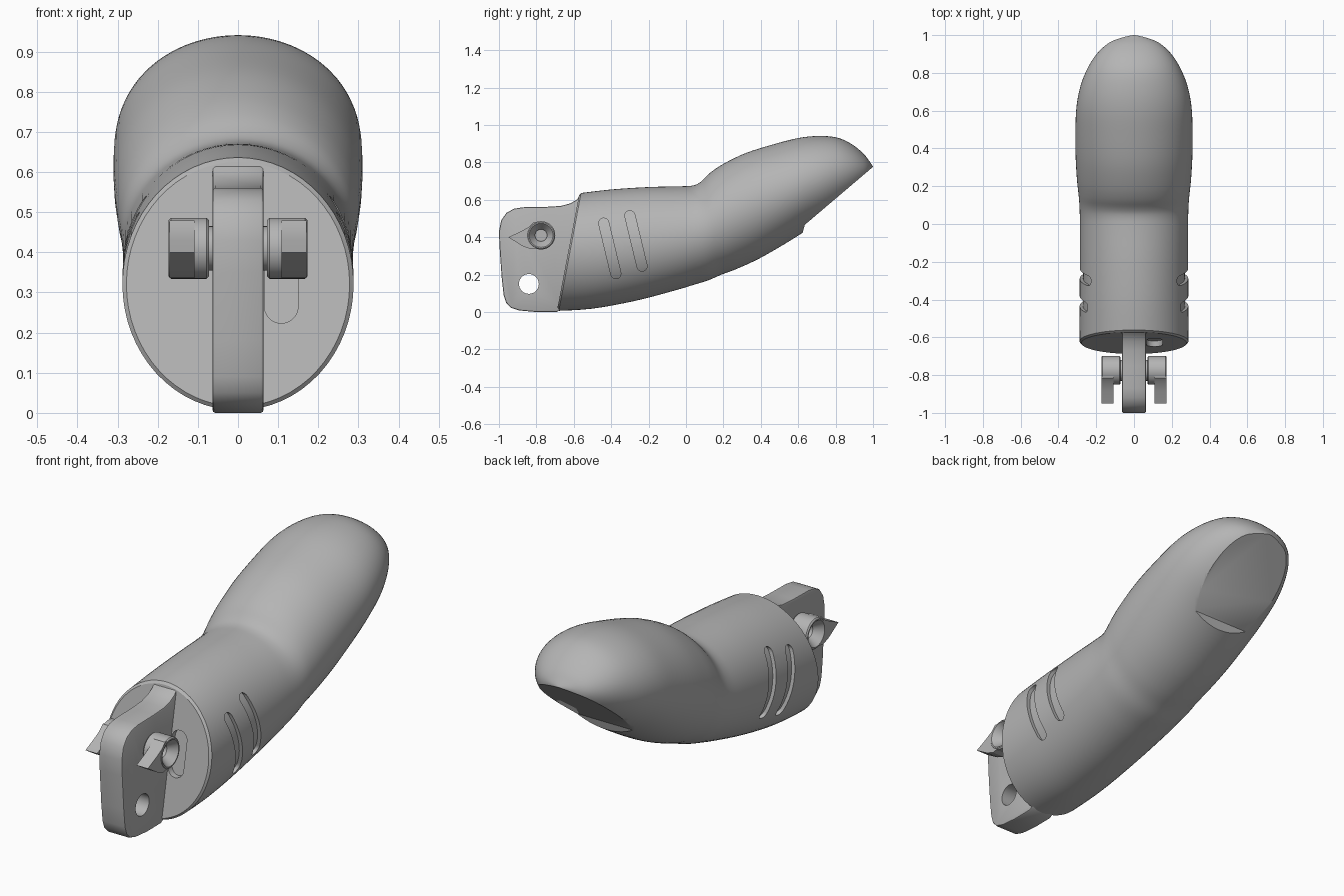
import bpy, bmesh
from math import sin, cos, pi, radians
from mathutils import Vector

if "Cube" in bpy.data.objects:
    bpy.data.objects.remove(bpy.data.objects["Cube"])

grey = bpy.data.materials.new("plain grey")
grey.use_nodes = True
COLOUR = (0.46, 0.46, 0.46, 1)
grey.diffuse_color = COLOUR
grey.node_tree.nodes["Principled BSDF"].inputs["Base Color"].default_value = COLOUR


def make(name, rings, closed=False):
    """Bridge rings of equal length; cap the ends unless the loop is closed."""
    bm = bmesh.new()
    loops = [[bm.verts.new(p) for p in ring] for ring in rings]
    n = len(loops[0])
    for a, b in zip(loops, loops[1:]):
        for i in range(n):
            j = (i + 1) % n
            bm.faces.new((a[i], a[j], b[j], b[i]))
    bm.faces.new(loops[0])
    bm.faces.new(loops[-1])
    bmesh.ops.recalc_face_normals(bm, faces=bm.faces)
    mesh = bpy.data.meshes.new(name)
    bm.to_mesh(mesh)
    bm.free()
    mesh.materials.append(grey)
    obj = bpy.data.objects.new(name, mesh)
    bpy.context.collection.objects.link(obj)
    return obj


def prism(name, pts, x0, x1):
    """Extrude a (y, z) outline along x."""
    return make(name, [[(x, y, z) for y, z in pts] for x in (x0, x1)])


def capsule(a, b, r, n=10):
    """Rounded slot outline between two 2D points."""
    a, b = Vector(a), Vector(b)
    d = (b - a).normalized()
    s = Vector((-d.y, d.x))
    arc = [pi * i / n for i in range(n + 1)]
    return ([a + r * (s * cos(t) - d * sin(t)) for t in arc] +
            [b + r * (d * sin(t) - s * cos(t)) for t in arc])


def activate(obj):
    bpy.ops.object.select_all(action='DESELECT')
    bpy.context.view_layer.objects.active = obj
    obj.select_set(True)


def cut(obj, cutter, keep=False):
    activate(obj)
    m = obj.modifiers.new("cut", 'BOOLEAN')
    m.operation, m.solver, m.object = 'DIFFERENCE', 'EXACT', cutter
    bpy.ops.object.modifier_apply(modifier=m.name)
    if not keep:
        bpy.data.objects.remove(cutter)


def smooth(obj, angle=32):
    activate(obj)
    bpy.ops.object.shade_smooth_by_angle(angle=radians(angle))


# Fingertip sections: top y, top z, bottom y, bottom z, half width
SECTIONS = [
    (-.57, .635, -.69, .006, .288), (-.4, .655, -.5, .018, .288),
    (-.2, .668, -.27, .06, .287), (-.03, .672, -.06, .115, .287),
    (.04, .677, .04, .145, .287), (.08, .697, .12, .17, .289),
    (.13, .745, .19, .2, .294), (.2, .792, .27, .23, .302),
    (.32, .85, .39, .285, .309), (.47, .897, .53, .365, .31),
    (.6, .93, .65, .44, .304), (.71, .941, .76, .505, .282),
    (.81, .932, .85, .57, .243), (.89, .895, .92, .635, .193),
    (.95, .845, .97, .695, .13), (.985, .80, .99, .748, .06),
    (.999, .779, 1.0, .771, .008)]


def spline(rows, steps=4):
    """Catmull-Rom resampling of the section table."""
    out = []
    for i in range(len(rows) - 1):
        p = [rows[max(i - 1, 0)], rows[i], rows[i + 1], rows[min(i + 2, len(rows) - 1)]]
        for k in range(steps):
            t = k / steps
            out.append([b + .5 * t * (c - a + t * (2*a - 5*b + 4*c - d + t * (3*(b - c) + d - a)))
                        for a, b, c, d in zip(*p)])
    return out + [list(rows[-1])]


def ring(section, inset=0, n=64):
    ty, tz, by, bz, w = section
    top, low = Vector((0, ty, tz)), Vector((0, by, bz))
    mid, half = (top + low) / 2, (top - low) / 2
    half *= 1 - inset / half.length
    return [mid + half * cos(2*pi*i/n) + Vector(((w - inset) * sin(2*pi*i/n), 0, 0)) for i in range(n)]


# Fingertip body with a narrow chamfer around the base
sections = spline(SECTIONS)
chamfer = [ring(sections[0], .01)]
second = [a + (b - a) * .3 for a, b in zip(sections[0], sections[1])]
fingertip = make("fingertip", chamfer + [ring(second)] + [ring(s) for s in sections[1:]])

# Flat nail bed under the tip
cut(fingertip, prism("nail_cutter", [(.615, .39), (.635, .466), (1.02, .793), (1.2, .6), (.8, .25)], -.5, .5))

# Two shallow grip grooves on each side
core = make("groove_core", [ring(s, .018) for s in sections[:40]])
for side in (-1, 1):
    for shift, lift in ((0, 0), (.14, .04)):
        outline = capsule((-.44 + shift, .475 + lift), (-.375 + shift, .205 + lift), .027)
        groove = prism("groove_cutter", outline, side * .12, side * .4)
        cut(groove, core, keep=True)
        cut(fingertip, groove)
bpy.data.objects.remove(core)

# Slot pocket in the sloping base
slot = capsule((.108, .265), (.108, .40), .042)
pocket = make("pocket_cutter", [[(x, -.9, z) for x, z in slot],
                                [(x, -.66 + .192 * (z - .635) + .12, z) for x, z in slot]])
cut(fingertip, pocket)
smooth(fingertip)

# Hinge tab with softened edges and a through hole
tab = prism("hinge_tab", [
    (-.565, .625), (-.585, .60), (-.62, .58), (-.67, .567), (-.75, .562), (-.87, .56),
    (-.92, .552), (-.96, .53), (-.988, .49), (-1, .43), (-.997, .35), (-.985, .18),
    (-.975, .09), (-.962, .05), (-.935, .022), (-.89, .008), (-.80, .0), (-.69, .001),
    (-.66, .02)], -.064, .064)
activate(tab)
bevel = tab.modifiers.new("soft_edges", 'BEVEL')
bevel.width, bevel.segments, bevel.angle_limit = .008, 2, radians(60)
bpy.ops.object.modifier_apply(modifier=bevel.name)
hole = [(-.84 + .053 * cos(2*pi*i/32), .15 + .053 * sin(2*pi*i/32)) for i in range(32)]
cut(tab, prism("hole_cutter", hole, -.2, .2))
smooth(tab)

# Pivot boss and pointer on each side of the tab
CY, CZ = -.775, .41
BOSS = [(.055, .055), (.072, .055), (.072, .07), (.078, .076), (.167, .076),
        (.173, .07), (.173, .064), (.13, .032), (.11, .032)]
arc = [radians(108 + 148 * i / 12) for i in range(13)]
POINTER = ([(CY + .07 * cos(t), CZ + .07 * sin(t)) for t in arc] +
           [(-.83, .336), (-.875, .353), (-.95, .40), (-.885, .43), (-.84, .455), (-.815, .479)])
for side, label in ((1, "left"), (-1, "right")):
    boss = make(label + "_pivot_boss", [
        [(side * x, CY + r * cos(2*pi*i/40), CZ + r * sin(2*pi*i/40)) for i in range(40)]
        for x, r in BOSS])
    smooth(boss)
    pointer = prism(label + "_pointer", POINTER, side * .108, side * .171)
    smooth(pointer, 25)
